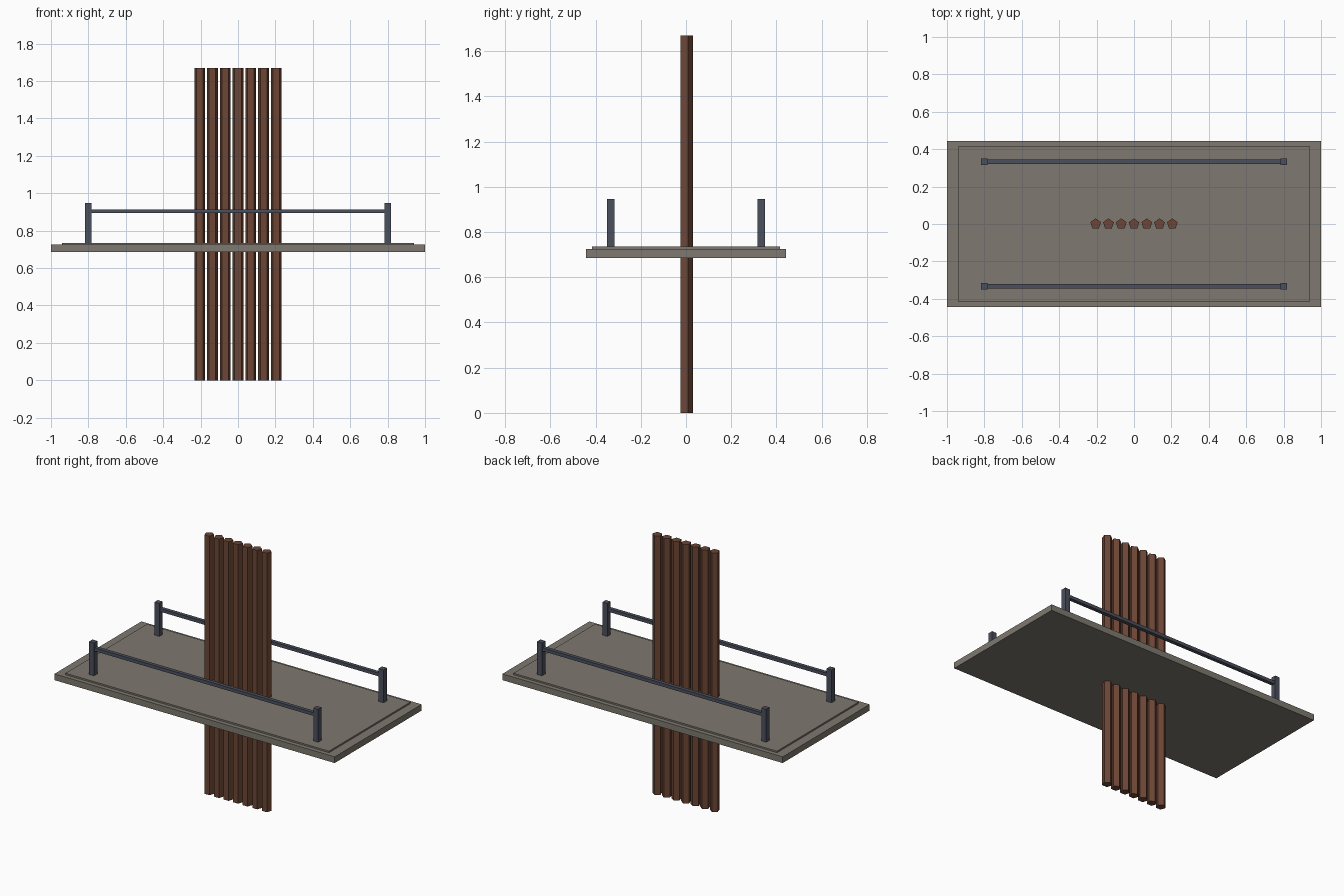
import bpy
import math

cube = bpy.data.objects.get("Cube")
if cube:
    bpy.data.objects.remove(cube, do_unlink=True)


def material(name, rgb):
    mat = bpy.data.materials.new(name)
    mat.use_nodes = True
    mat.diffuse_color = (*rgb, 1)
    shader = next(n for n in mat.node_tree.nodes if n.type == "BSDF_PRINCIPLED")
    shader.inputs["Base Color"].default_value = (*rgb, 1)
    return mat


def box(name, size, x, y, bottom, mat):
    bpy.ops.mesh.primitive_cube_add(size=1, location=(x, y, bottom + size[2] / 2))
    obj = bpy.context.object
    obj.name = name
    obj.scale = size
    bpy.ops.object.transform_apply(location=False, rotation=False, scale=True)
    obj.data.materials.append(mat)
    return obj


stone = material("warm grey stone", (0.21, 0.19, 0.16))
wood = material("brown wood", (0.15, 0.062, 0.036))
metal = material("blue grey metal", (0.07, 0.08, 0.107))

# Platform: slab with a slightly raised deck
SLAB_BOTTOM, SLAB_TOP, DECK_TOP = 0.685, 0.725, 0.735
box("slab", (2.0, 0.886, SLAB_TOP - SLAB_BOTTOM), 0, 0, SLAB_BOTTOM, stone)
box("deck", (1.88, 0.83, DECK_TOP - SLAB_TOP), 0, 0, SLAB_TOP, stone)

# Row of five-sided poles through the platform, one corner to the back
POLE_HEIGHT, POLE_SPACING = 1.67, 0.0683
for i in range(7):
    bpy.ops.mesh.primitive_cylinder_add(
        vertices=5, radius=0.03, depth=POLE_HEIGHT,
        location=((i - 3) * POLE_SPACING, 0, POLE_HEIGHT / 2))
    pole = bpy.context.object
    pole.name = f"pole_{i + 1}"
    # Turn the first corner to +y, whatever the starting angle
    first = pole.data.vertices[0].co
    pole.rotation_euler.z = math.pi / 2 - math.atan2(first.y, first.x)
    bpy.ops.object.transform_apply(location=False, rotation=True, scale=False)
    pole.data.materials.append(wood)

# Railings along the front and back
POST_X, RAIL_Y = 0.8, 0.333
for side, sy in (("front", -1), ("back", 1)):
    for end, sx in (("right", -1), ("left", 1)):
        box(f"{side}_{end}_post", (0.035, 0.035, 0.212),
            sx * POST_X, sy * RAIL_Y, DECK_TOP, metal)
    box(f"{side}_rail", (2 * POST_X, 0.024, 0.021), 0, sy * RAIL_Y, 0.893, metal)
